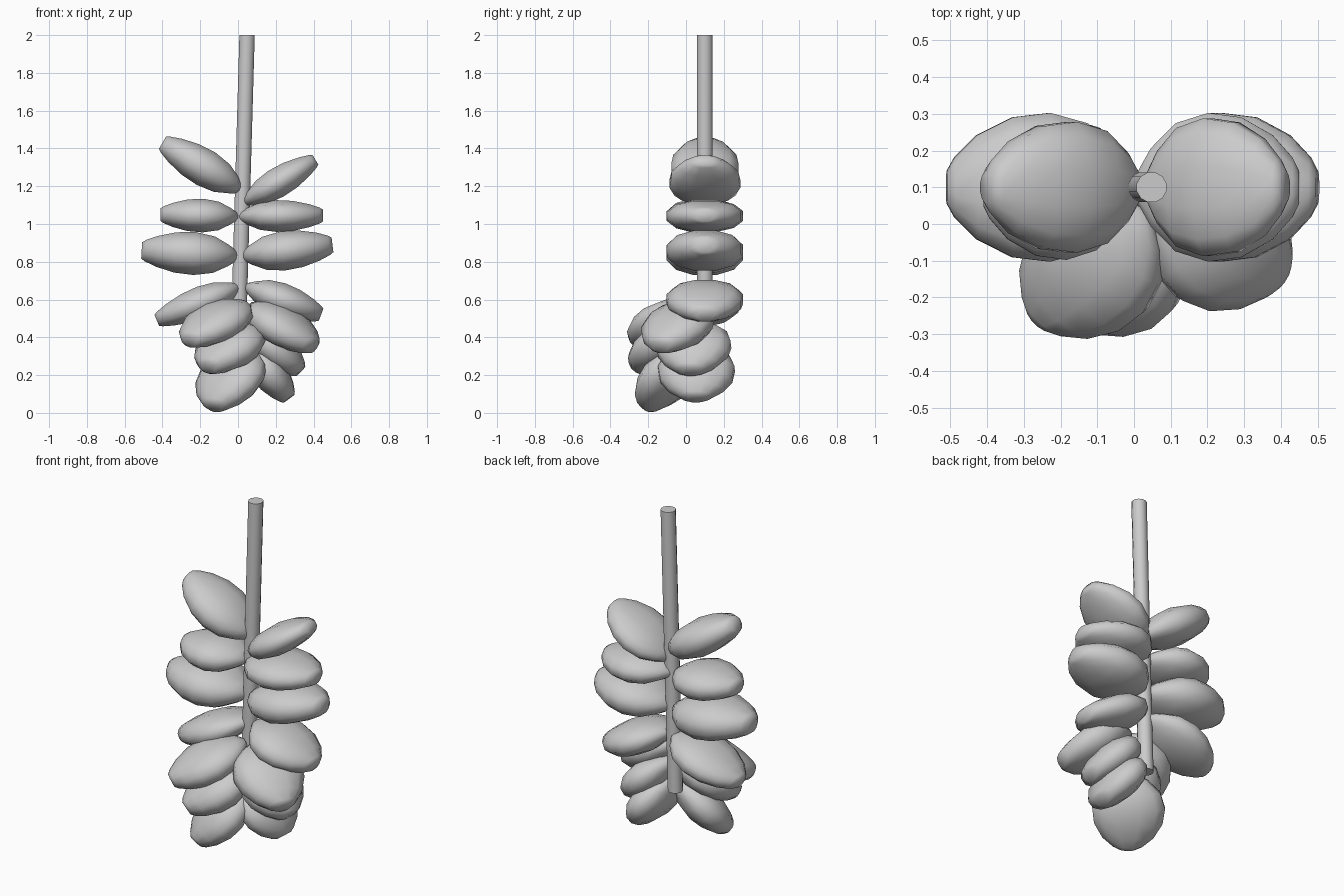
import bpy, bmesh, math
from mathutils import Vector

if "Cube" in bpy.data.objects:
    bpy.data.objects.remove(bpy.data.objects["Cube"])

# Pod profile: (fraction of length, width factor, thickness factor)
PROFILE = [(0.0, 0.12, 0.2), (0.1, 0.52, 0.5), (0.25, 0.86, 0.85), (0.45, 1.0, 1.0),
           (0.65, 0.94, 0.94), (0.84, 0.7, 0.72), (0.96, 0.4, 0.5), (1.0, 0.22, 0.38)]
SIDES = 12


def loft(name, rings):
    """Skin a list of point rings and cap both ends."""
    bm = bmesh.new()
    loops = [[bm.verts.new(p) for p in ring] for ring in rings]
    n = len(loops[0])
    for a, b in zip(loops, loops[1:]):
        for i in range(n):
            j = (i + 1) % n
            bm.faces.new((a[i], a[j], b[j], b[i]))
    bm.faces.new(loops[0][::-1])
    bm.faces.new(loops[-1])
    bmesh.ops.recalc_face_normals(bm, faces=bm.faces)
    mesh = bpy.data.meshes.new(name)
    bm.to_mesh(mesh)
    bm.free()
    obj = bpy.data.objects.new(name, mesh)
    bpy.context.collection.objects.link(obj)
    bpy.context.view_layer.objects.active = obj
    obj.select_set(True)
    bpy.ops.object.shade_smooth_by_angle(angle=math.radians(60))
    obj.select_set(False)
    return obj


def oval_ring(center, u, v, ru, rv, sides, power=1.0):
    """Oval of points; power below 1 makes it squarer."""
    points = []
    for i in range(sides):
        a = 2 * math.pi * (i + 0.5) / sides
        c, s = math.cos(a), math.sin(a)
        points.append(center + u * ru * math.copysign(abs(c) ** power, c)
                      + v * rv * math.copysign(abs(s) ** power, s))
    return points


def leaf(name, base, tip, width, thick):
    """Plump lens-shaped leaf from base to tip, lying as level as it can."""
    base, tip = Vector(base), Vector(tip)
    axis = (tip - base).normalized()
    side = axis.cross(Vector((0, 0, 1))).normalized()
    up = side.cross(axis)
    rings = [oval_ring(base.lerp(tip, t), side, up, w * width * 0.51, h * thick * 0.51, SIDES, 0.9)
             for t, w, h in PROFILE]
    loft(name, rings)


# Stem
top, bottom = Vector((0.048, 0.1, 2.0)), Vector((0.0, 0.1, 0.33))
X, Y = Vector((1, 0, 0)), Vector((0, 1, 0))
loft("stem", [oval_ring(p, X, Y, 0.042, 0.042, 12) for p in (bottom, top)])

# Leaves from top to bottom: base, tip, width, thickness
left = [
    ((0.02, 0.1, 1.18), (-0.40, 0.1, 1.43), 0.36, 0.20),
    ((0.00, 0.09, 1.04), (-0.41, 0.09, 1.05), 0.38, 0.18),
    ((0.00, 0.1, 0.83), (-0.51, 0.1, 0.86), 0.41, 0.23),
    ((0.01, 0.1, 0.67), (-0.43, 0.1, 0.49), 0.38, 0.17),
    ((0.03, 0.03, 0.58), (-0.26, -0.26, 0.38), 0.38, 0.19),
    ((0.07, 0.02, 0.46), (-0.16, -0.26, 0.24), 0.38, 0.20),
    ((0.05, 0.02, 0.34), (-0.13, -0.21, 0.03), 0.40, 0.20),
]
right = [
    ((0.03, 0.1, 1.11), (0.41, 0.1, 1.34), 0.38, 0.16),
    ((0.00, 0.1, 1.04), (0.45, 0.1, 1.045), 0.41, 0.17),
    ((0.02, 0.1, 0.83), (0.50, 0.1, 0.89), 0.41, 0.21),
    ((0.04, 0.1, 0.67), (0.44, 0.1, 0.52), 0.41, 0.18),
    ((0.07, 0.05, 0.57), (0.40, -0.14, 0.35), 0.39, 0.20),
    ((0.06, 0.06, 0.48), (0.33, 0.02, 0.22), 0.40, 0.19),
    ((0.06, 0.06, 0.36), (0.27, 0.05, 0.075), 0.41, 0.19),
]
for label, rows in (("left", left), ("right", right)):
    for i, spec in enumerate(rows, 1):
        leaf(f"{label}_leaf_{i}", *spec)
